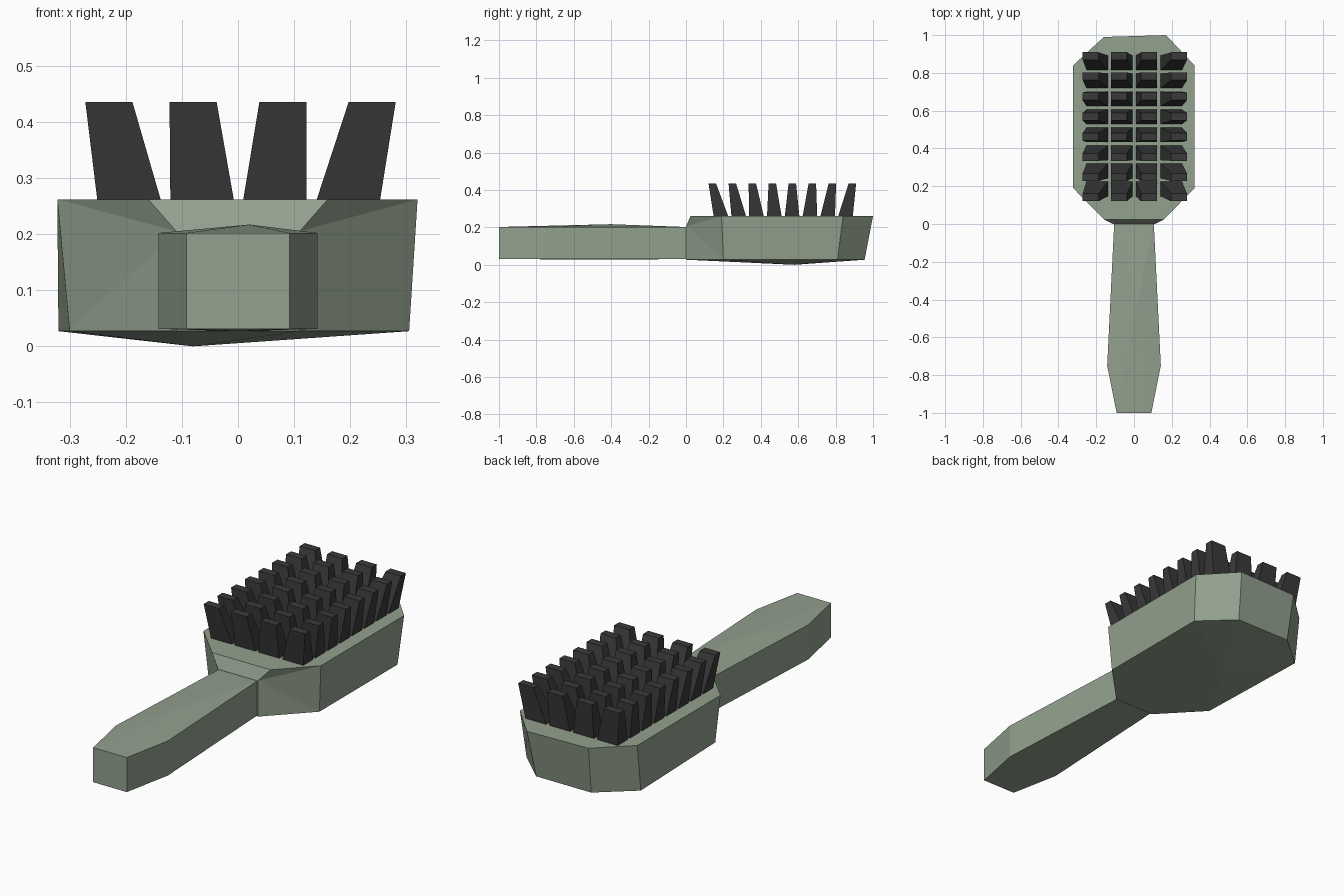
import bpy
import bmesh

cube = bpy.data.objects.get("Cube")
if cube:
    bpy.data.objects.remove(cube, do_unlink=True)


def make_material(name, rgb):
    mat = bpy.data.materials.new(name)
    mat.use_nodes = True
    colour = (*rgb, 1.0)
    mat.diffuse_color = colour
    mat.node_tree.nodes["Principled BSDF"].inputs["Base Color"].default_value = colour
    return mat


def finish(bm, name, mat):
    bmesh.ops.recalc_face_normals(bm, faces=bm.faces)
    mesh = bpy.data.meshes.new(name)
    bm.to_mesh(mesh)
    bm.free()
    mesh.materials.append(mat)
    obj = bpy.data.objects.new(name, mesh)
    bpy.context.collection.objects.link(obj)
    return obj


def bridge(bm, lower, upper):
    """Quads between two closed loops of equal length."""
    n = len(lower)
    for i in range(n):
        j = (i + 1) % n
        bm.faces.new((lower[i], lower[j], upper[j], upper[i]))


def fan(bm, loop, apex):
    """Triangles from a closed loop to one slightly raised point."""
    tip = bm.verts.new(apex)
    for i, v in enumerate(loop):
        bm.faces.new((v, loop[(i + 1) % len(loop)], tip))


def ring(bm, outline, z):
    return [bm.verts.new((x, y, z)) for x, y in outline]


sage = make_material("sage green", (0.29, 0.355, 0.27))
charcoal = make_material("charcoal", (0.042, 0.042, 0.042))

# Brush head: tapered octagon, narrowing at the neck, with a faceted back
bm = bmesh.new()
top_outline = [(-0.16, 0.025), (0.16, 0.025), (0.32, 0.19), (0.32, 0.84),
               (0.17, 1.0), (-0.16, 0.99), (-0.322, 0.84), (-0.322, 0.19)]
base_outline = [(-0.11, 0), (0.11, 0), (0.305, 0.2), (0.305, 0.81),
                (0.15, 0.955), (-0.15, 0.955), (-0.32, 0.81), (-0.3, 0.2)]
top = ring(bm, top_outline, 0.262)
base = ring(bm, base_outline, 0.027)
neck = [bm.verts.new((x, 0, 0.205)) for x in (-0.11, 0.11)]
bm.faces.new(top)
fan(bm, base, (-0.08, 0.58, 0.0))
bm.faces.new((neck[0], neck[1], top[1], top[0]))
bm.faces.new((base[0], base[1], neck[1], neck[0]))
for a, b, n in ((1, 2, neck[1]), (0, 7, neck[0])):
    bm.faces.new((base[a], base[b], n))
    bm.faces.new((n, base[b], top[b]))
    bm.faces.new((n, top[b], top[a]))
for i in range(2, 7):
    bm.faces.new((base[i], base[i + 1], top[i + 1], top[i]))
finish(bm, "brush_head", sage)

# Handle: widens toward the grip, then tapers to a blunt end
bm = bmesh.new()
half = [(0.105, 0), (0.142, -0.75), (0.092, -1.0)]
outline = half + [(-x, y) for x, y in reversed(half)]
lower = ring(bm, outline, 0.031)
upper = ring(bm, outline, 0.202)
bridge(bm, lower, upper)
fan(bm, upper, (0.02, -0.4, 0.217))
fan(bm, lower, (0.0, -0.4, 0.027))
finish(bm, "handle", sage)

# Bristles: tapered tufts that splay outward from the middle
bm = bmesh.new()


def tuft_ring(cx, cy, width, depth, z):
    w, d = width / 2, depth / 2
    return ring(bm, [(cx - w, cy - d), (cx + w, cy - d),
                     (cx + w, cy + d), (cx - w, cy + d)], z)


for row in range(8):
    r = row - 3.5
    for base_x, tip_x in ((-0.192, -0.23), (-0.063, -0.08), (0.065, 0.08), (0.194, 0.239)):
        foot = tuft_ring(base_x, 0.52 + r * 0.0945, 0.115, 0.08, 0.25)
        tip = tuft_ring(tip_x, 0.515 + r * 0.107, 0.084, 0.04, 0.435)
        bridge(bm, foot, tip)
        bm.faces.new(tip)
        bm.faces.new(foot[::-1])
finish(bm, "bristles", charcoal)
